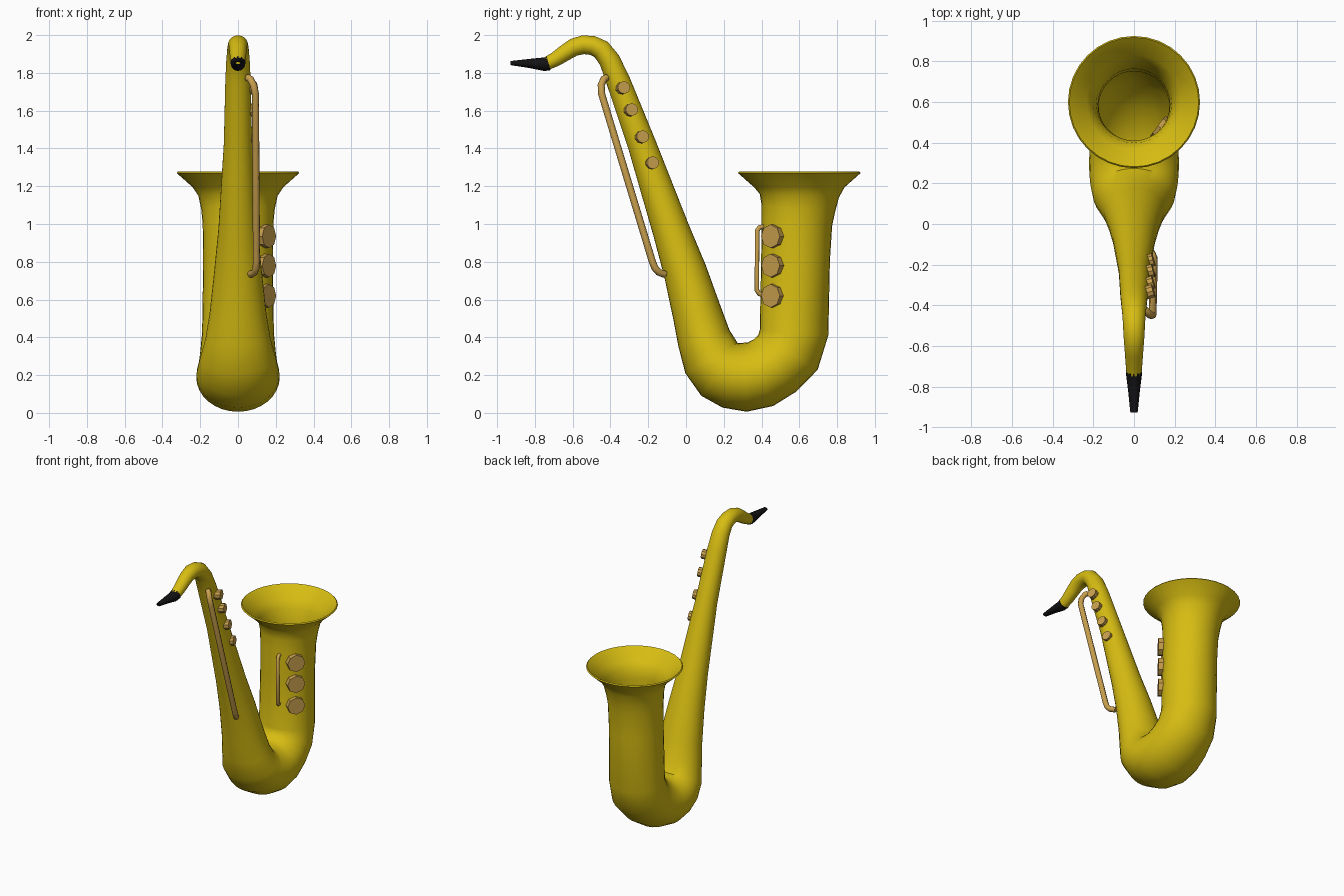
import bpy, bmesh, math
from mathutils import Vector

if "Cube" in bpy.data.objects:
    bpy.data.objects.remove(bpy.data.objects["Cube"])


def material(name, rgb):
    m = bpy.data.materials.new(name)
    m.diffuse_color = (*rgb, 1)
    m.use_nodes = True
    m.node_tree.nodes["Principled BSDF"].inputs["Base Color"].default_value = m.diffuse_color
    return m


BRASS = material("yellow_brass", (0.68, 0.51, 0.006))
GOLD = material("key_gold", (0.58, 0.35, 0.075))
BLACK = material("black", (0.006, 0.006, 0.007))


def activate(ob):
    bpy.ops.object.select_all(action='DESELECT')
    ob.select_set(True)
    bpy.context.view_layer.objects.active = ob


def mesh_object(name, bm, mat):
    me = bpy.data.meshes.new(name)
    bm.to_mesh(me)
    bm.free()
    ob = bpy.data.objects.new(name, me)
    bpy.context.collection.objects.link(ob)
    me.materials.append(mat)
    return ob


def sweep(name, rings, sides, wall, mat):
    """Open tube through rings (y, z, in-plane radius, x radius) in the x = 0 plane."""
    bm = bmesh.new()
    X = Vector((1, 0, 0))
    centres = [Vector((0, y, z)) for y, z, _, _ in rings]
    loops = []
    for i, (_, _, r, rx) in enumerate(rings):
        t = (centres[min(i + 1, len(rings) - 1)] - centres[max(i - 1, 0)]).normalized()
        n = t.cross(X)
        angles = [2 * math.pi * k / sides for k in range(sides)]
        loops.append([bm.verts.new(centres[i] + X * rx * math.cos(a) + n * r * math.sin(a))
                      for a in angles])
    for p, q in zip(loops, loops[1:]):
        for k in range(sides):
            j = (k + 1) % sides
            bm.faces.new((p[k], p[j], q[j], q[k]))
    ob = mesh_object(name, bm, mat)
    activate(ob)
    mod = ob.modifiers.new("wall", 'SOLIDIFY')
    mod.thickness = wall
    mod.offset = -1
    bpy.ops.object.modifier_apply(modifier=mod.name)
    bpy.ops.object.shade_smooth_by_angle(angle=math.radians(40))
    return ob


def disc(name, outer, normal, radius, depth, sides):
    """Flat key whose outer face is centred at 'outer'."""
    n = Vector(normal).normalized()
    bm = bmesh.new()
    bmesh.ops.create_cone(bm, cap_ends=True, segments=sides,
                          radius1=radius, radius2=radius, depth=depth)
    ob = mesh_object(name, bm, GOLD)
    ob.rotation_mode = 'QUATERNION'
    ob.rotation_quaternion = n.to_track_quat('Z', 'Y')
    ob.location = Vector(outer) - n * depth / 2
    return ob


def rod(name, points, radius):
    cu = bpy.data.curves.new(name, 'CURVE')
    cu.dimensions = '3D'
    cu.bevel_depth = radius
    cu.bevel_resolution = 2
    cu.use_fill_caps = True
    sp = cu.splines.new('POLY')
    sp.points.add(len(points) - 1)
    for p, co in zip(sp.points, points):
        p.co = (*co, 1)
    cu.materials.append(GOLD)
    ob = bpy.data.objects.new(name, cu)
    bpy.context.collection.objects.link(ob)
    activate(ob)
    bpy.ops.object.convert(target='MESH')
    bpy.ops.object.shade_smooth_by_angle(angle=math.radians(50))


# Neck, tapered leg, bend and flared bell in one tube
sweep("body_tube", [
    (-.735, 1.850, .035, .037), (-.690, 1.873, .039, .041),
    (-.635, 1.910, .044, .045), (-.595, 1.935, .047, .048),
    (-.545, 1.949, .050, .052), (-.495, 1.945, .051, .054),
    (-.450, 1.925, .053, .057), (-.405, 1.867, .056, .062),
    (-.360, 1.760, .063, .067), (-.235, 1.425, .075, .075),
    (-.080, .970, .098, .104), (-.005, .750, .114, .126),
    (.058, .530, .130, .150), (.095, .395, .142, .172),
    (.135, .290, .160, .200), (.190, .230, .177, .214),
    (.250, .200, .181, .220), (.315, .189, .183, .221),
    (.395, .205, .181, .217), (.470, .250, .178, .210),
    (.540, .320, .182, .200), (.572, .425, .182, .190),
    (.580, .810, .182, .184), (.587, 1.000, .187, .187),
    (.595, 1.080, .195, .195), (.600, 1.150, .210, .210),
    (.600, 1.195, .240, .240), (.600, 1.270, .325, .325),
], 32, .01, BRASS)

# Mouthpiece, flattened at the open tip
sweep("mouthpiece", [
    (-.928, 1.852, .011, .018), (-.830, 1.850, .024, .028),
    (-.750, 1.846, .036, .038), (-.728, 1.852, .039, .040),
], 12, .006, BLACK)

# Large octagonal keys on the bell tube
for i, z in enumerate((.62, .78, .935)):
    disc(f"bell_key_{i + 1}", (.165, .447, z), (.80, -.60, 0), .062, .06, 8)

# Small round keys on the tapered leg
for i, (y, z) in enumerate(((-.328, 1.723), (-.286, 1.606), (-.228, 1.463), (-.175, 1.325))):
    disc(f"leg_key_{i + 1}", (.096, y, z), (.95, .28, .1), .034, .055, 10)

# Long rod along the leg and short guard rod beside the bell keys
rod("leg_rod", [(.05, -.42, 1.775), (.065, -.435, 1.768), (.082, -.449, 1.735),
                (.092, -.447, 1.69), (.098, -.178, .80), (.096, -.165, .768),
                (.088, -.145, .745), (.066, -.112, .733)], .019)
rod("bell_rod", [(.05, .415, .985), (.058, .388, .982), (.062, .377, .965),
                 (.062, .375, .65), (.058, .388, .63), (.05, .415, .625)], .013)
